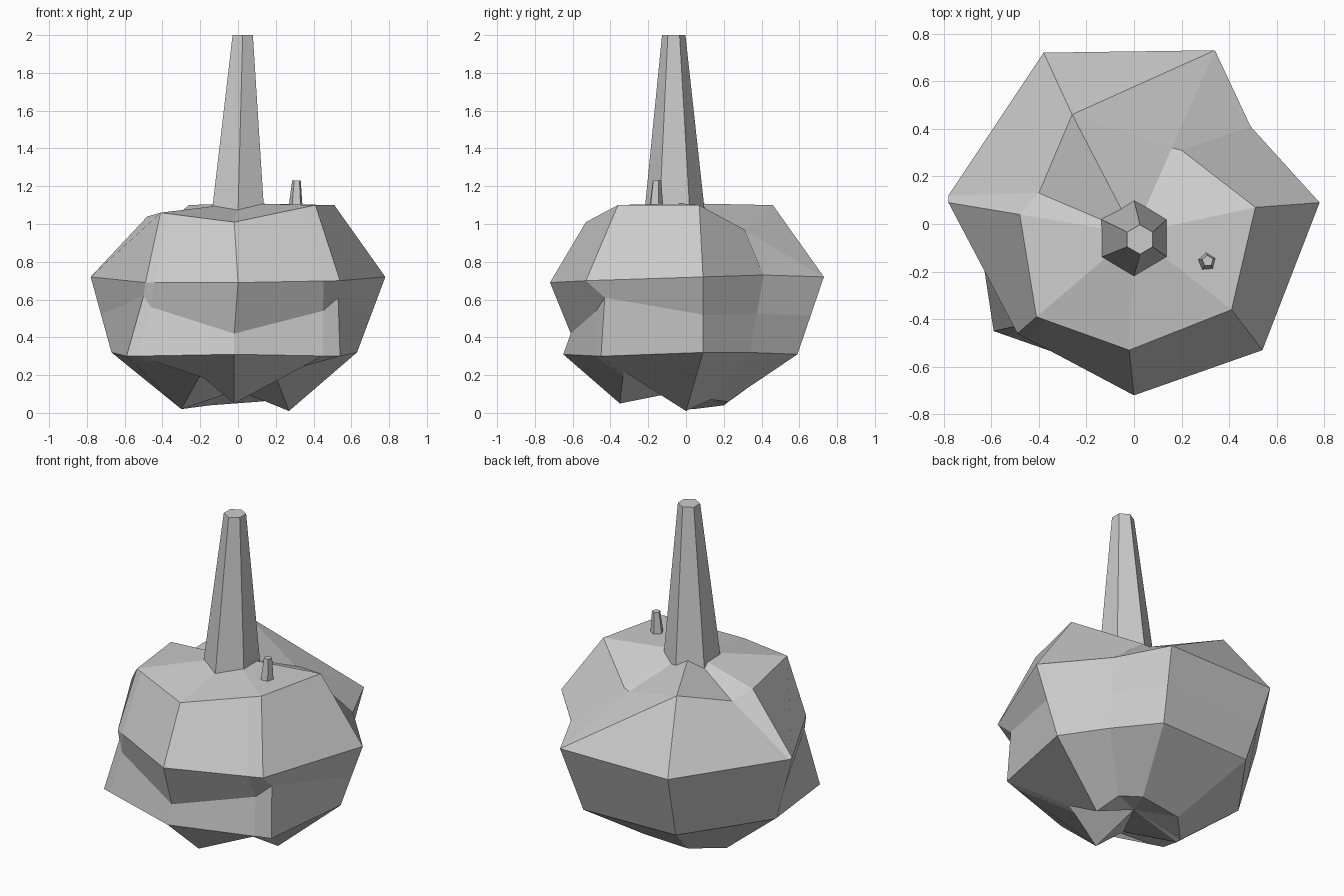
import bpy, bmesh, math
from mathutils import Vector

if "Cube" in bpy.data.objects:
    bpy.data.objects.remove(bpy.data.objects["Cube"])

mat = bpy.data.materials.new("plain_grey")
mat.diffuse_color = (0.6, 0.6, 0.6, 1)
mat.use_nodes = True
mat.node_tree.nodes["Principled BSDF"].inputs["Base Color"].default_value = mat.diffuse_color


def finish(bm, name):
    bmesh.ops.recalc_face_normals(bm, faces=bm.faces)
    me = bpy.data.meshes.new(name)
    bm.to_mesh(me)
    bm.free()
    me.materials.append(mat)
    ob = bpy.data.objects.new(name, me)
    bpy.context.collection.objects.link(ob)
    return ob


def loft(name, rings, bottom=None, top=None, folds=()):
    """Skin matching rings; folds lists (ring, column) quads split into a ridge."""
    bm = bmesh.new()
    vs = [[bm.verts.new(p) for p in r] for r in rings]
    n = len(vs[0])
    for k, (a, b) in enumerate(zip(vs, vs[1:])):
        for i in range(n):
            j = (i + 1) % n
            if (k, i) in folds:
                bm.faces.new((a[i], a[j], b[j]))
                bm.faces.new((a[i], b[j], b[i]))
            else:
                bm.faces.new((a[i], a[j], b[j], b[i]))
    for ring, tip in ((vs[0], bottom), (vs[-1], top)):
        if tip is None:
            bm.faces.new(ring)
        else:
            t = bm.verts.new(tip)
            for i in range(n):
                bm.faces.new((ring[i], ring[(i + 1) % n], t))
    return finish(bm, name)


def ring(cx, cy, z, r, n, start):
    return [(cx + r * math.cos(start + k * math.tau / n),
             cy + r * math.sin(start + k * math.tau / n), z) for k in range(n)]


def mix(a, b, t=.5):
    return tuple(Vector(a).lerp(Vector(b), t))


# Body: nine columns, counter-clockwise from the front
feet = [(-.02, -.35, .05), (.19, -.33, .22), (.27, 0, .01), (.22, .13, .07),
        (.12, .22, .06), (-.15, .2, .04), (-.3, .04, .02), (-.3, .01, .02), (-.2, -.33, .2)]
lower = [(-.02, -.65, .31), (.54, -.45, .3), (.63, .09, .32), (.46, .34, .32),
         (.28, .59, .31), (-.33, .57, .31), (-.67, .1, .32), (-.67, .08, .32), (-.59, -.45, .3)]
middle = [(0, -.72, .69), (.54, -.53, .7), (.78, .09, .72), (.49, .41, .73),
          (.34, .73, .72), (-.38, .72, .72), (-.78, .12, .72), (-.78, .09, .72), (-.49, -.46, .69)]
upper = [(-.02, -.53, 1.01), (.41, -.36, 1.1), (.51, .07, 1.1), (.2, .31, .97),
         (.16, .32, .96), (-.26, .46, 1.1), (-.4, .13, .98), (-.48, .04, 1.04), (-.41, -.39, 1.06)]

# Pinched waist: the front columns are cut in, the others run straight
waist = [mix(a, b) for a, b in zip(lower, middle)]
waist[0], waist[1], waist[8] = (-.02, -.61, .42), (.53, -.43, .61), (-.5, -.43, .62)

# Extra columns beside the front corners, where the waist crease bends
for r in (feet, lower, waist, middle, upper):
    left, right = mix(r[8], r[0], .1), mix(r[1], r[0], .16)
    if r is waist:
        left, right = (-.46, -.46, .56), (.45, -.475, .54)
    r.append(left)
    r.insert(1, right)
loft("body", [feet, lower, waist, middle, upper], (0, 0, .12), (0, -.04, 1.11),
     folds={(3, 5)})

# Main stem, six-sided and tapering
loft("stem", [ring(0, -.06, 1.06, .16, 6, math.pi / 2),
              ring(.025, -.065, 2.0, .062, 6, math.pi / 2)])
# Small five-sided stub beside it
loft("stub", [ring(.305, -.16, 1.06, .042, 5, .4), ring(.31, -.155, 1.23, .024, 5, .4)])
